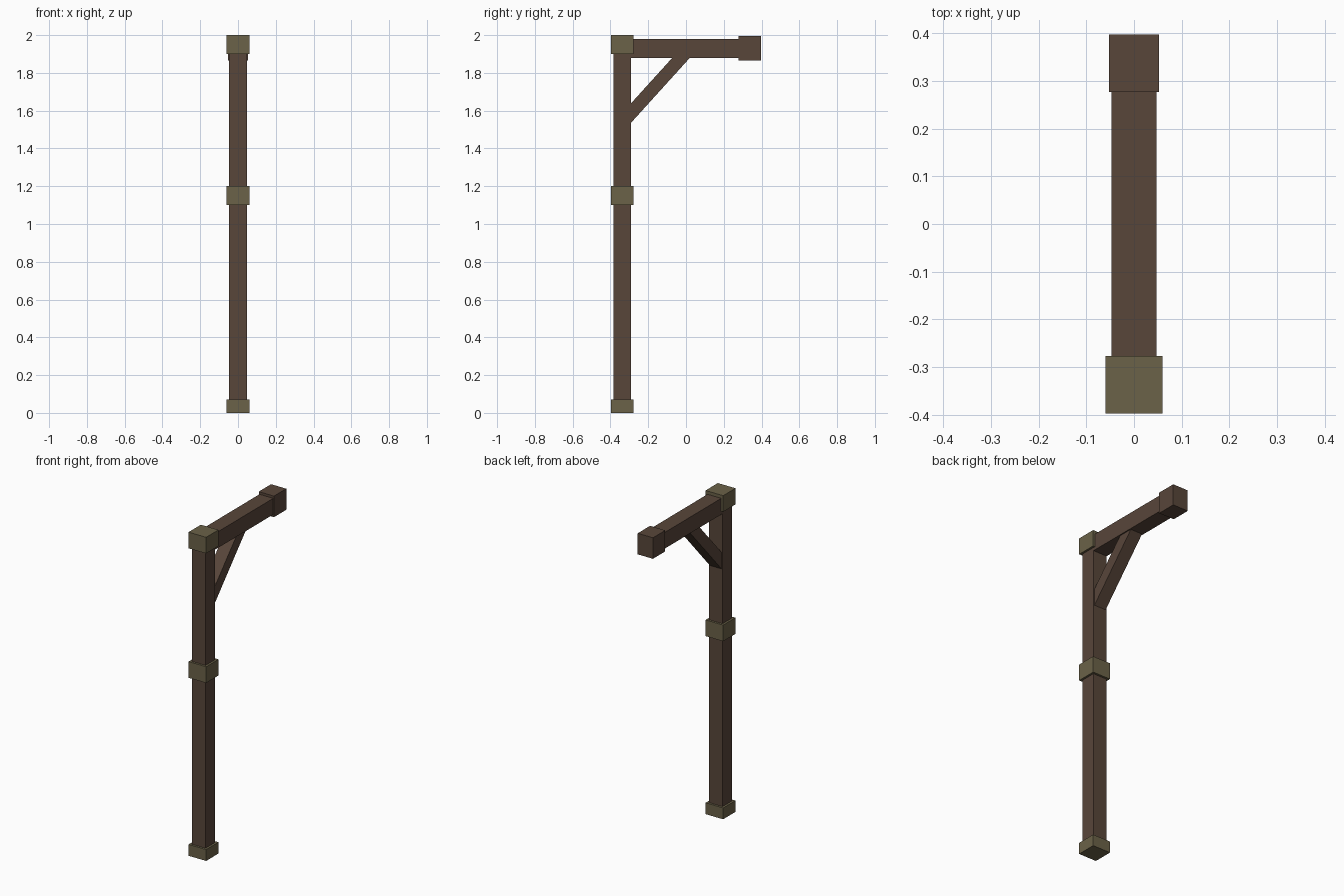
import bpy

if "Cube" in bpy.data.objects:
    bpy.data.objects.remove(bpy.data.objects["Cube"])

def material(name, rgb):
    m = bpy.data.materials.new(name)
    m.diffuse_color = (*rgb, 1)
    m.use_nodes = True
    m.node_tree.nodes["Principled BSDF"].inputs["Base Color"].default_value = m.diffuse_color
    return m

wood = material("dark brown wood", (0.098, 0.061, 0.042))
metal = material("olive metal", (0.147, 0.122, 0.065))

def prism(name, profile, half_width, mat):
    """Extrude a (y, z) outline symmetrically along x."""
    n = len(profile)
    verts = [(x, y, z) for x in (-half_width, half_width) for y, z in profile]
    faces = [tuple(reversed(range(n))), tuple(range(n, 2 * n))]
    faces += [(i, (i + 1) % n, (i + 1) % n + n, i + n) for i in range(n)]
    mesh = bpy.data.meshes.new(name)
    mesh.from_pydata(verts, [], faces)
    mesh.materials.append(mat)
    obj = bpy.data.objects.new(name, mesh)
    bpy.context.collection.objects.link(obj)
    return obj

def box(name, half_width, y0, y1, z0, z1, mat):
    return prism(name, [(y0, z0), (y1, z0), (y1, z1), (y0, z1)], half_width, mat)

# Upright post and horizontal arm
box("post", 0.047, -0.384, -0.29, 0.03, 1.95, wood)
box("arm", 0.047, -0.32, 0.30, 1.88, 1.98, wood)

# Block at the free end of the arm
box("arm_end_block", 0.052, 0.277, 0.397, 1.865, 1.995, wood)

# Collars around the post
for name, z0, z1 in (("base_collar", 0, 0.07),
                     ("middle_collar", 1.10, 1.20),
                     ("top_cap", 1.90, 2.0)):
    box(name, 0.06, -0.397, -0.277, z0, z1, metal)

# Diagonal brace, ends sunk slightly into post and arm
prism("brace", [(-0.30, 1.526), (0.028, 1.888), (-0.065, 1.888), (-0.30, 1.629)],
      0.04, wood)
